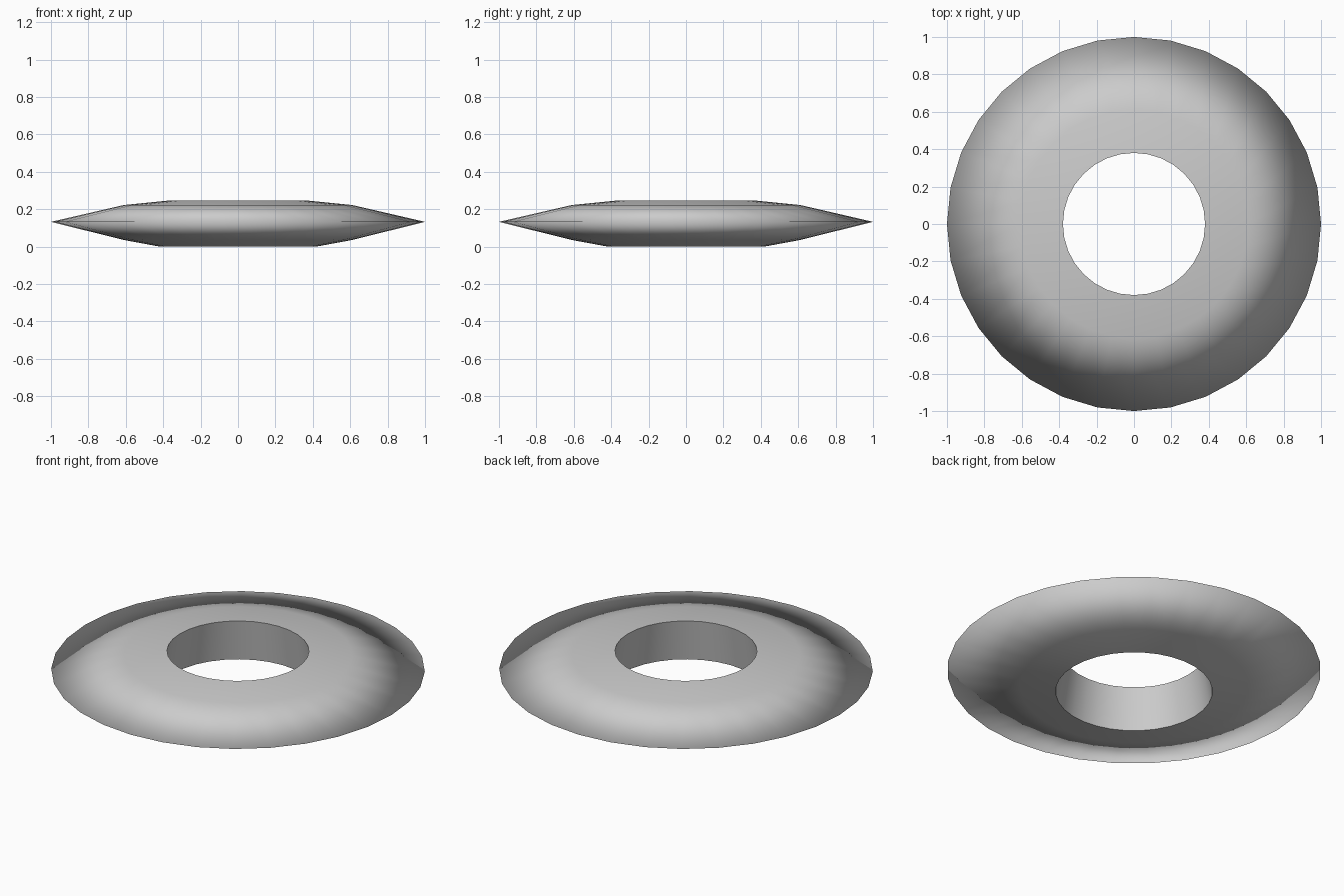
import bpy, bmesh, math

if "Cube" in bpy.data.objects:
    bpy.data.objects.remove(bpy.data.objects["Cube"])

SIDES = 32
# Ring cross-section (radius, z), from the top of the hole outwards and back underneath
PROFILE = [(0.38, 0.245), (0.61, 0.222), (1.0, 0.132), (0.61, 0.035), (0.42, 0.0)]

# Revolve the profile around z
bm = bmesh.new()
rings = []
for r, z in PROFILE:
    rings.append([bm.verts.new((r * math.cos(2 * math.pi * i / SIDES),
                                r * math.sin(2 * math.pi * i / SIDES), z))
                  for i in range(SIDES)])
for k, ring in enumerate(rings):
    nxt = rings[(k + 1) % len(rings)]
    for i in range(SIDES):
        j = (i + 1) % SIDES
        bm.faces.new((ring[i], nxt[i], nxt[j], ring[j])).smooth = True
bmesh.ops.recalc_face_normals(bm, faces=bm.faces)

# Keep only the two hole edges sharp
for ring in (rings[0], rings[-1]):
    for i in range(SIDES):
        bm.edges.get((ring[i], ring[(i + 1) % SIDES])).smooth = False

mesh = bpy.data.meshes.new("ring_disc")
bm.to_mesh(mesh)
bm.free()
ring_disc = bpy.data.objects.new("ring_disc", mesh)
bpy.context.collection.objects.link(ring_disc)
